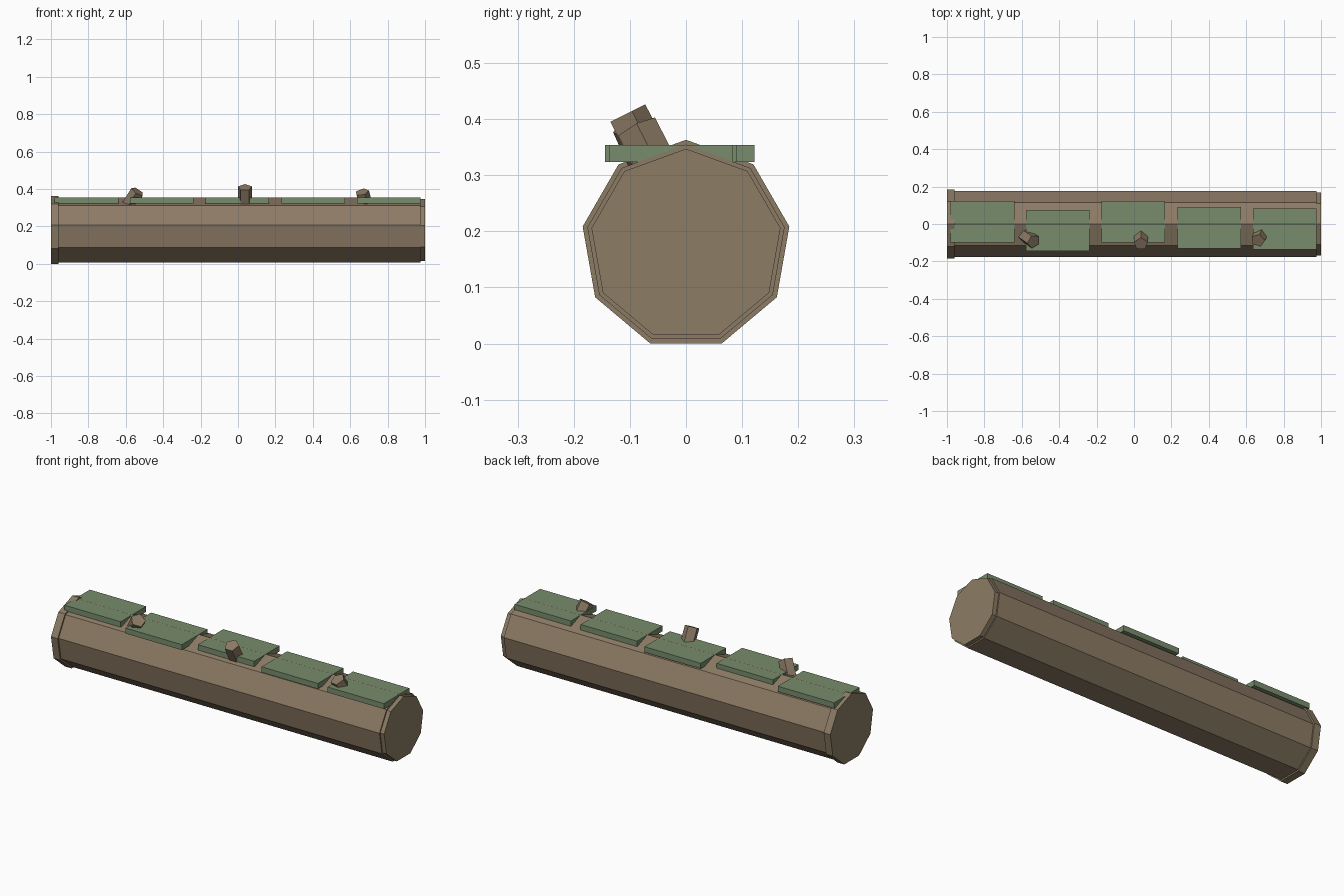
import bpy, bmesh, math
from mathutils import Vector

if "Cube" in bpy.data.objects:
    bpy.data.objects.remove(bpy.data.objects["Cube"])


def material(name, rgb):
    m = bpy.data.materials.new(name)
    lin = [c / 12.92 if c <= 0.04045 else ((c + 0.055) / 1.055) ** 2.4 for c in rgb]
    m.diffuse_color = (*lin, 1)
    m.use_nodes = True
    m.node_tree.nodes["Principled BSDF"].inputs["Base Color"].default_value = m.diffuse_color
    return m


bark = material("bark brown", (0.55, 0.48, 0.395))
end_wood = material("end wood", (0.55, 0.49, 0.395))
moss_green = material("moss green", (0.47, 0.55, 0.425))


def make_object(name, bm, mat):
    bmesh.ops.recalc_face_normals(bm, faces=bm.faces)
    me = bpy.data.meshes.new(name)
    bm.to_mesh(me)
    bm.free()
    me.materials.append(mat)
    ob = bpy.data.objects.new(name, me)
    bpy.context.collection.objects.link(ob)
    return ob


def prism(name, start, end, radius, sides, up, mat):
    """Straight prism from start to end with one corner pointing along up."""
    start, end = Vector(start), Vector(end)
    axis = (end - start).normalized()
    u = Vector(up)
    u = (u - axis * u.dot(axis)).normalized()
    v = axis.cross(u)
    bm = bmesh.new()
    rings = []
    for c in (start, end):
        rings.append([bm.verts.new(c + radius * (u * math.cos(a) + v * math.sin(a)))
                      for a in (2 * math.pi * i / sides for i in range(sides))])
    for ring in rings:
        bm.faces.new(ring)
    for i in range(sides):
        j = (i + 1) % sides
        bm.faces.new((rings[0][i], rings[0][j], rings[1][j], rings[1][i]))
    return make_object(name, bm, mat)


# Nine-sided trunk with a wider collar at one end and a narrower cap at the other
CZ = 0.176
for name, x0, x1, r, mat in (("trunk", -0.97, 0.977, 0.1785, bark),
                             ("left_end_collar", -1.0, -0.96, 0.187, end_wood),
                             ("right_end_cap", 0.96, 1.0, 0.171, end_wood)):
    prism(name, (x0, 0, CZ), (x1, 0, CZ), r, 9, (0, 0, 1), mat)

# Moss slabs lying along the top
for i, (x, y) in enumerate(((-0.81, 0.012), (-0.408, -0.034), (-0.004, 0.012),
                            (0.403, -0.02), (0.806, -0.026))):
    bm = bmesh.new()
    bmesh.ops.create_cube(bm, size=1)
    for v in bm.verts:
        v.co = Vector((v.co.x * 0.34 + x, v.co.y * 0.22 + y, v.co.z * 0.03 + 0.3385))
    make_object(f"moss_slab_{i + 1}", bm, moss_green)

# Five-sided broken branch stubs: top centre, lean direction, corner direction
for i, (top, lean, up) in enumerate((
        ((-0.537, -0.094, 0.387), (0.5, -0.35, 0.79), (-0.5, 0.8, 0)),
        ((0.037, -0.107, 0.409), (0, -0.45, 0.893), (0, 1, 0)),
        ((0.663, -0.088, 0.384), (-0.2, -0.45, 0.87), (0.3, 1, 0)))):
    top = Vector(top)
    prism(f"branch_stub_{i + 1}", top - Vector(lean).normalized() * 0.11, top,
          0.0385, 5, up, bark)
